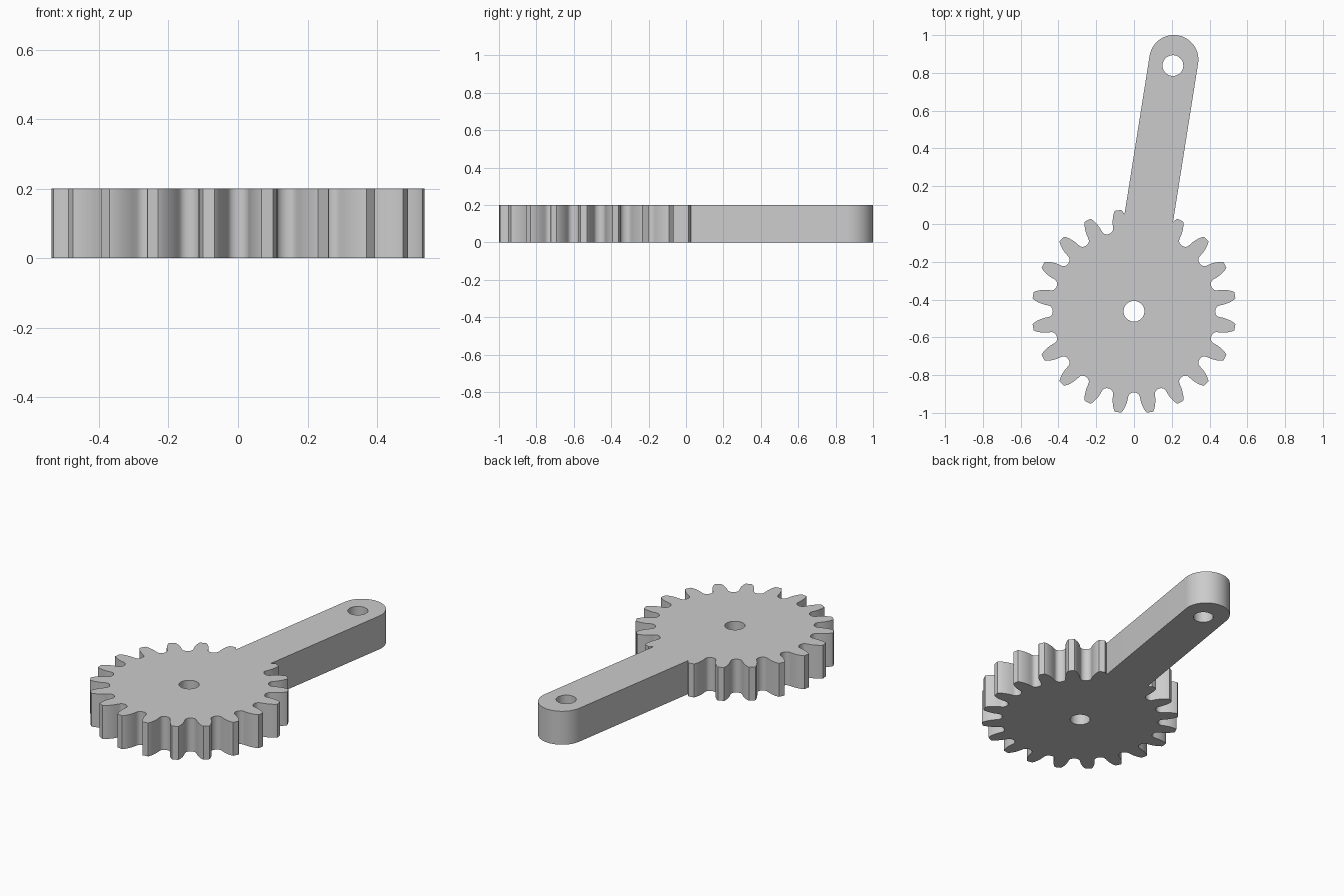
import bpy, bmesh
from math import sin, cos, pi, radians
from mathutils import Vector

if "Cube" in bpy.data.objects:
    bpy.data.objects.remove(bpy.data.objects["Cube"], do_unlink=True)

THICK = 0.2
TEETH = 20
HUB = Vector((0, -0.462))
AXIS = Vector((sin(radians(9)), cos(radians(9))))    # direction of the arm
SIDE = Vector((AXIS.y, -AXIS.x))
ARM_LENGTH, ARM_HALF = 1.349, 0.13
HOLE_DISTANCE, HOLE_RADIUS = 1.317, 0.055

grey = bpy.data.materials.new("grey")
grey.use_nodes = True
grey.diffuse_color = (0.6, 0.6, 0.6, 1)
grey.node_tree.nodes["Principled BSDF"].inputs["Base Color"].default_value = (0.6, 0.6, 0.6, 1)


def plate(name, outline, low=0.0, high=THICK):
    """Extrude a counter-clockwise outline between two heights."""
    bm = bmesh.new()
    face = bm.faces.new([bm.verts.new((p.x, p.y, low)) for p in outline])
    top = bmesh.ops.extrude_face_region(bm, geom=[face])["geom"]
    bmesh.ops.translate(bm, vec=(0, 0, high - low),
                        verts=[g for g in top if isinstance(g, bmesh.types.BMVert)])
    bmesh.ops.recalc_face_normals(bm, faces=bm.faces)
    mesh = bpy.data.meshes.new(name)
    bm.to_mesh(mesh)
    bm.free()
    mesh.materials.append(grey)
    obj = bpy.data.objects.new(name, mesh)
    bpy.context.collection.objects.link(obj)
    return obj


def polar(radius, angle):
    return Vector((radius * cos(angle), radius * sin(angle)))


def combine(target, tool, operation):
    """Apply a boolean and remove the tool object."""
    mod = target.modifiers.new(operation.lower(), "BOOLEAN")
    mod.operation, mod.solver, mod.object = operation, "EXACT", tool
    bpy.context.view_layer.objects.active = target
    bpy.ops.object.modifier_apply(modifier=mod.name)
    bpy.data.objects.remove(tool, do_unlink=True)


# Gear: half a tooth as (radius, degrees from tooth centre), from root to tip
flank = [(0.43, 9), (0.431, 7.9), (0.434, 6.9), (0.439, 6.0), (0.446, 5.4),
         (0.455, 5.1), (0.47, 4.85), (0.485, 4.5), (0.5, 4.0), (0.515, 3.4),
         (0.528, 2.7), (0.536, 2.2), (0.541, 1.8)]
tooth = [(r, -a) for r, a in flank] + [(r, a) for r, a in reversed(flank[1:])]
gear_outline = [HUB + polar(r, radians(a + 9) + 2 * pi * k / TEETH)
                for k in range(TEETH) for r, a in tooth]
gear = plate("gear_with_arm", gear_outline)

# Arm: straight bar with a rounded end
end = HUB + AXIS * ARM_LENGTH
steps = 32
arm_outline = [HUB + AXIS * 0.2 - SIDE * ARM_HALF, HUB + AXIS * 0.2 + SIDE * ARM_HALF]
for i in range(steps + 1):
    t = pi * i / steps
    arm_outline.append(end + (SIDE * cos(t) + AXIS * sin(t)) * ARM_HALF)
combine(gear, plate("arm", arm_outline), "UNION")

# Pivot holes through the hub and the arm end
for centre in (HUB, HUB + AXIS * HOLE_DISTANCE):
    ring = [centre + polar(HOLE_RADIUS, 2 * pi * i / 40) for i in range(40)]
    combine(gear, plate("hole_cutter", ring, -0.1, THICK + 0.1), "DIFFERENCE")

bpy.ops.object.select_all(action="DESELECT")
gear.select_set(True)
bpy.context.view_layer.objects.active = gear
bpy.ops.object.shade_smooth_by_angle(angle=radians(30))
